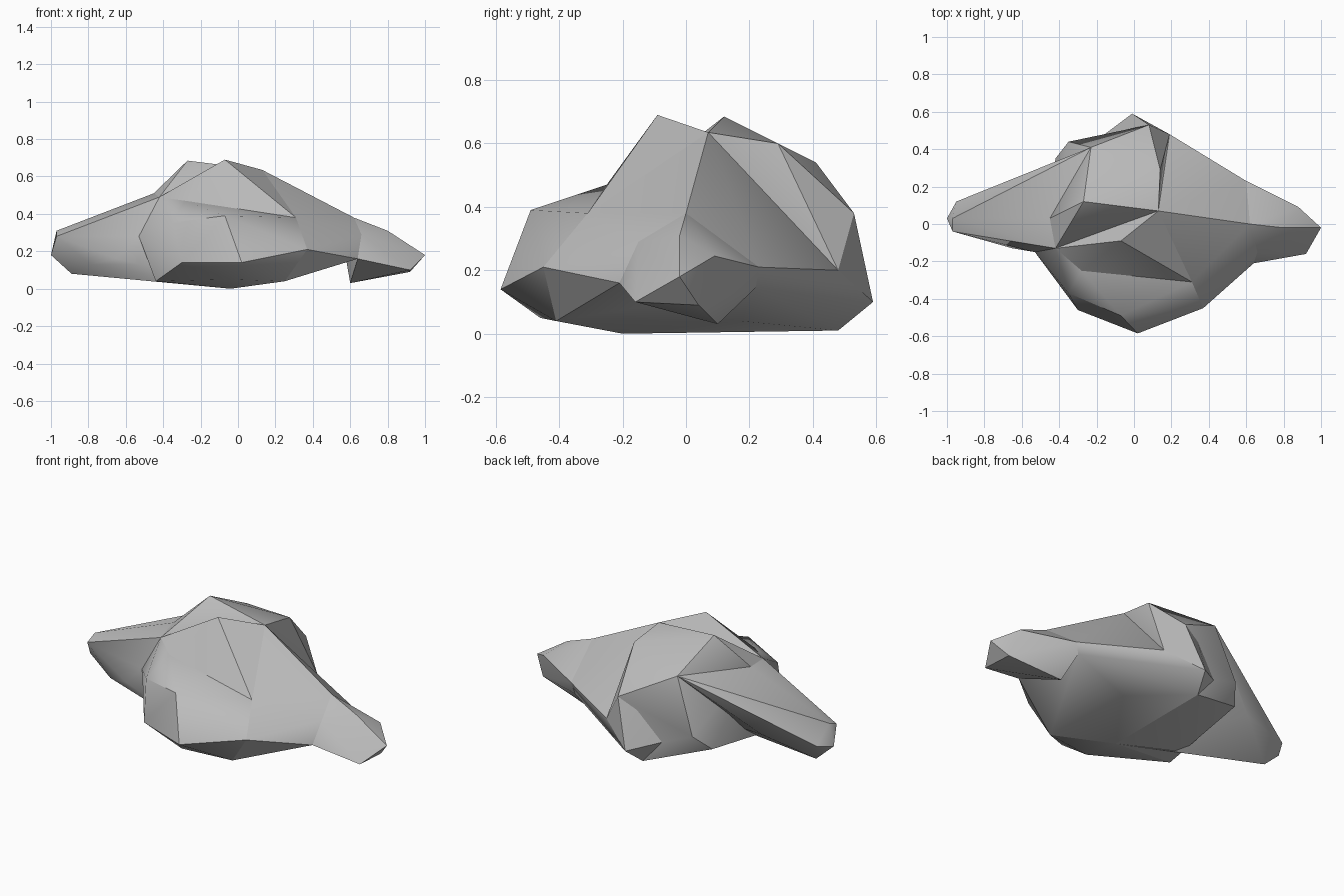
import bpy
import bmesh
import math

# Remove the default object only
default_object = bpy.data.objects.get("Cube")
if default_object:
    bpy.data.objects.remove(default_object, do_unlink=True)


def stone_material(name, value):
    """Plain matt material in one flat colour."""
    mat = bpy.data.materials.new(name)
    mat.use_nodes = True
    colour = (value, value, value, 1)
    mat.diffuse_color = colour
    shader = mat.node_tree.nodes["Principled BSDF"]
    shader.inputs["Base Color"].default_value = colour
    shader.inputs["Roughness"].default_value = .9
    return mat


def stone_lump(name, corners, material):
    """Faceted lump of stone stretched tightly over its corners."""
    bm = bmesh.new()
    for corner in corners:
        bm.verts.new(corner)
    result = bmesh.ops.convex_hull(bm, input=bm.verts[:])
    spare = {v for v in result["geom_interior"] if isinstance(v, bmesh.types.BMVert)}
    bmesh.ops.delete(bm, geom=list(spare), context="VERTS")
    bmesh.ops.recalc_face_normals(bm, faces=bm.faces[:])
    mesh = bpy.data.meshes.new(name)
    bm.to_mesh(mesh)
    bm.free()
    mesh.materials.append(material)
    lump = bpy.data.objects.new(name, mesh)
    bpy.context.collection.objects.link(lump)
    # Soft facets with sharp creases
    bpy.ops.object.select_all(action="DESELECT")
    lump.select_set(True)
    bpy.context.view_layer.objects.active = lump
    bpy.ops.object.shade_smooth_by_angle(angle=math.radians(35))
    return lump


grey_stone = stone_material("grey stone", .5)

# Corners shared by neighbouring lumps
front_peak, rear_peak = (-.07, -.09, .69), (-.27, .12, .685)
east_brow, east_rear_brow = (.13, .07, .635), (.14, .29, .6)
west_rear_brow, west_ridge = (-.23, .41, .54), (-.45, .03, .51)
west_brow, fold_west, fold_east = (-.42, -.13, .49), (-.28, -.25, .47), (.31, -.31, .38)
west_cheek, east_cheek = (-.53, -.15, .28), (.37, -.45, .21)
rear_hip_east, rear_hip_west = (.19, .48, .2), (-.35, .44, .22)
rear_heel_west, rear_notch = (-.42, .35, .13), (-.17, .47, .15)
rear_top, rear_step, rear_tip = (-.04, .46, .44), (.08, .53, .38), (-.01, .59, .1)
base_west, base_mid, base_rear = (-.44, -.22, .04), (-.04, -.2, 0), (-.05, .48, .01)
base_front, base_east = (.25, -.41, .04), (.22, .17, .04)
arm_root_east = [(.62, 0, .38), (.66, -.15, .29), (.64, -.21, .16),
                 (.6, .23, .21), (.58, .22, .145)]

# Front ridge, with a saddle behind it
stone_lump("front_crest", [front_peak, east_brow, west_brow, fold_west, fold_east,
                           base_mid, base_rear], grey_stone)

# Rear peak and the back wall below it
stone_lump("rear_crest", [rear_peak, east_brow, east_rear_brow, west_rear_brow,
                          west_ridge, west_brow, rear_top, rear_step, rear_hip_east,
                          rear_notch, rear_hip_west, rear_heel_west, base_rear,
                          base_mid, base_west], grey_stone)

# Bulging front with its square facet
stone_lump("front_bulge", [west_brow, fold_west, fold_east, west_cheek, east_cheek,
                           (-.35, -.37, .355), (-.07, -.49, .39), (.18, -.49, .18),
                           (.02, -.585, .14), (-.3, -.46, .14), (-.05, -.46, .05),
                           base_west, base_mid, base_front, base_rear], grey_stone)

# Slope running down towards the left arm
stone_lump("left_shoulder", [east_brow, fold_east, east_cheek, rear_hip_east,
                             base_front, base_east, base_mid, base_rear, rear_tip,
                             *arm_root_east], grey_stone)

# Low arm on the left
stone_lump("left_arm", [*arm_root_east, (.6, .1, .03), (.8, -.02, .31),
                        (.88, .09, .245), (1, -.02, .18), (.92, -.16, .1),
                        (.92, .04, .09)], grey_stone)

# Long ridged arm on the right
stone_lump("right_arm", [west_ridge, west_brow, west_rear_brow, west_cheek, base_mid,
                         (-.97, .03, .31), (-.97, -.04, .28), (-1, .03, .18),
                         (-.95, .12, .2), (-.89, .04, .08), (-.64, .2, .22),
                         (-.65, -.13, .16), (-.79, -.08, .13),
                         (-.52, -.15, .13)], grey_stone)

# Pointed spur low at the back
stone_lump("back_spur", [rear_top, rear_step, rear_hip_east, rear_notch,
                         base_rear, rear_tip], grey_stone)
